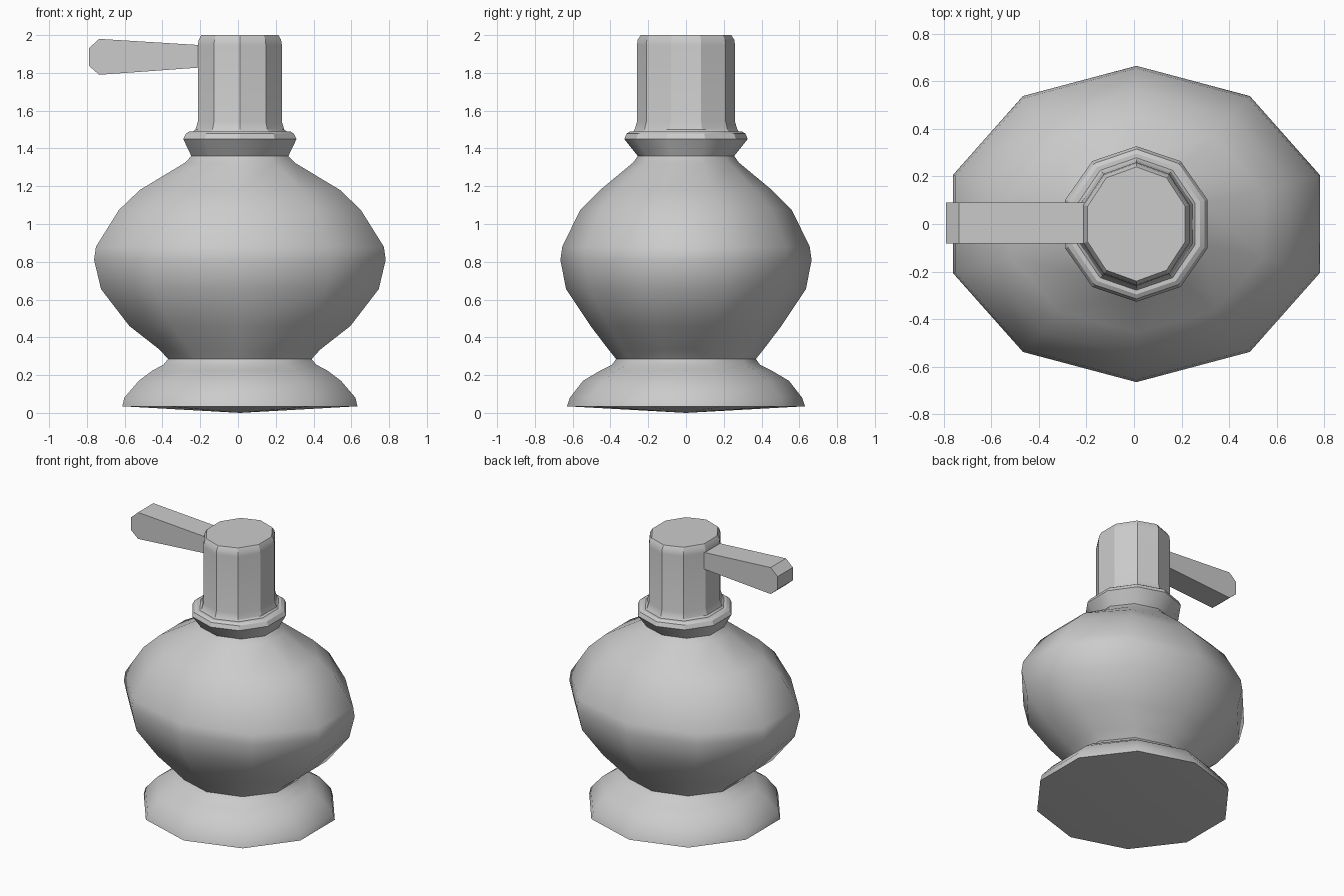
import bpy, bmesh, math

if "Cube" in bpy.data.objects:
    bpy.data.objects.remove(bpy.data.objects["Cube"])

SIDES = 10
CX = 0.01


def lathe(name, rings, bottom_z=None):
    """Elliptical ten-sided lathe; rings are (half x width, half y depth, z)."""
    bm = bmesh.new()
    loops = []
    for hx, hy, z in rings:
        rx = hx / math.cos(math.radians(18))  # flats face +-x
        loop = []
        for i in range(SIDES):
            a = math.pi / 2 + i * 2 * math.pi / SIDES
            loop.append(bm.verts.new((CX + rx * math.cos(a), hy * math.sin(a), z)))
        loops.append(loop)
    for lo, hi in zip(loops, loops[1:]):
        for i in range(SIDES):
            j = (i + 1) % SIDES
            bm.faces.new((lo[i], lo[j], hi[j], hi[i]))
    bm.faces.new(loops[-1])
    if bottom_z is None:
        bm.faces.new(loops[0][::-1])
    else:
        tip = bm.verts.new((CX, 0, bottom_z))
        for i in range(SIDES):
            bm.faces.new((tip, loops[0][(i + 1) % SIDES], loops[0][i]))
    return finish(name, bm)


def finish(name, bm):
    bmesh.ops.recalc_face_normals(bm, faces=bm.faces)
    me = bpy.data.meshes.new(name)
    bm.to_mesh(me)
    bm.free()
    ob = bpy.data.objects.new(name, me)
    bpy.context.collection.objects.link(ob)
    return ob


def smooth(ob, angle):
    bpy.ops.object.select_all(action='DESELECT')
    ob.select_set(True)
    bpy.context.view_layer.objects.active = ob
    bpy.ops.object.shade_smooth_by_angle(angle=math.radians(angle))


# Bottle: flared foot, waist, round belly and neck
bottle = lathe("bottle", [
    (0.622, 0.63, 0.035), (0.612, 0.615, 0.08), (0.535, 0.545, 0.17),
    (0.465, 0.455, 0.223), (0.405, 0.392, 0.255), (0.38, 0.37, 0.285),
    (0.425, 0.41, 0.335), (0.585, 0.505, 0.46), (0.735, 0.635, 0.655),
    (0.772, 0.665, 0.81), (0.762, 0.655, 0.88), (0.64, 0.56, 1.075),
    (0.53, 0.455, 1.18), (0.29, 0.28, 1.325), (0.257, 0.255, 1.36),
    (0.30, 0.327, 1.45)], bottom_z=0.0)
smooth(bottle, 62)

# Collar rim
collar = lathe("collar", [(0.30, 0.327, 1.45), (0.286, 0.315, 1.478),
                          (0.268, 0.296, 1.49)])
smooth(collar, 25)

# Pump cap with a small fillet at the foot and a bevelled top
cap = lathe("pump_cap", [(0.25, 0.28, 1.488), (0.235, 0.272, 1.50),
                         (0.223, 0.26, 1.54), (0.223, 0.26, 1.945),
                         (0.218, 0.256, 1.975), (0.205, 0.24, 2.0)])
smooth(cap, 25)

# Spout: side outline extruded across y
bm = bmesh.new()
outline = [(-0.15, 1.832), (-0.735, 1.79), (-0.79, 1.838),
           (-0.79, 1.93), (-0.735, 1.98), (-0.15, 1.944)]
face = bm.faces.new([bm.verts.new((x, -0.083, z)) for x, z in outline])
ext = bmesh.ops.extrude_face_region(bm, geom=[face])
for v in ext["geom"]:
    if isinstance(v, bmesh.types.BMVert):
        v.co.y = 0.09
finish("spout", bm)
